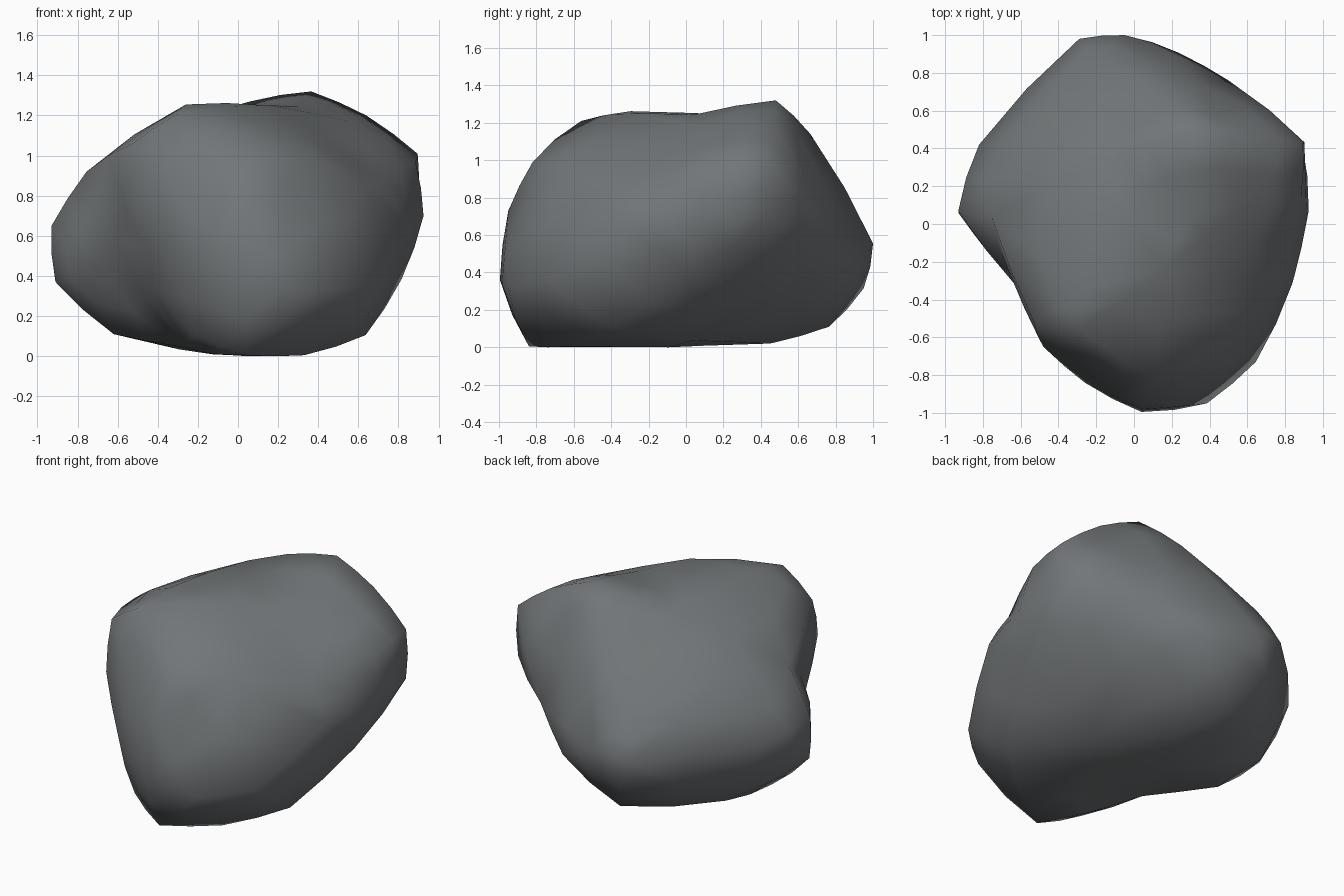
import bpy, bmesh
from mathutils import Vector

if "Cube" in bpy.data.objects:
    bpy.data.objects.remove(bpy.data.objects["Cube"])

CENTRE = Vector((0, 0, 0.62))

# Key corners of the boulder (x, y, z), from the underside up to the crown
CORNERS = [
    (.03, -.84, .005), (.33, -.63, .005), (.636, -.38, .105), (.816, .02, .385),
    (-.22, -.73, .10), (-.28, -.26, .045), (-.62, .02, .11), (-.91, .05, .37),
    (-.58, .42, .15), (-.07, .765, .11), (.05, .45, .02), (.52, .46, .29),
    (-.75, -.15, .42),
    (.645, -.73, .355), (.385, -.95, .32), (.04, -.995, .36), (-.26, -.84, .49),
    (-.61, -.345, .58), (-.48, -.65, .78), (-.93, .07, .65), (-.82, .42, .55),
    (-.29, .98, .53), (-.05, 1.0, .555), (-.2, .95, .315),
    (.24, .905, .41), (.5, .76, .62), (.89, .43, .69), (.895, .425, 1.01),
    (.925, .07, .70), (.84, -.31, .67), (.05, -.95, .73), (.12, -.82, .99),
    (-.18, -.81, .86), (.72, -.28, .88), (.4, -.66, .98),
    (.885, .14, .97), (.64, .46, 1.2), (.365, .48, 1.32), (.06, .425, 1.27),
    (.56, .1, 1.17), (-.755, .04, .92), (-.525, -.53, 1.06), (-.295, -.56, 1.21),
    (-.26, -.34, 1.255), (.15, -.25, 1.25), (.3, .05, 1.245),
    (.2, .665, 1.14), (-.2, .87, .76), (-.15, .33, 1.21), (-.55, .45, .92),
]


def skin(points):
    """Wrap points in triangles by hulling their directions from the centre."""
    bm = bmesh.new()
    pairs = [(bm.verts.new((p - CENTRE).normalized()), p) for p in points]
    bmesh.ops.convex_hull(bm, input=bm.verts[:])
    for v, p in pairs:
        if v.is_valid:
            v.co = p
    loose = [v for v in bm.verts if not v.link_faces]
    bmesh.ops.delete(bm, geom=loose, context='VERTS')
    bmesh.ops.triangulate(bm, faces=bm.faces[:])
    bmesh.ops.recalc_face_normals(bm, faces=bm.faces[:])
    bm.normal_update()
    return bm


def rounded_middles(bm, strength):
    """Edge midpoints, pushed out along the curve the end normals imply."""
    mids = []
    for e in bm.edges:
        a, b = e.verts
        d = b.co - a.co
        push = a.normal * d.dot(a.normal) - b.normal * d.dot(b.normal)
        m = (a.co + b.co) / 2 - push * strength
        m.z = max(m.z, 0.0)
        mids.append(m)
    return mids


# Boulder: coarse skin, then one rounded refinement
corners = [Vector(c) for c in CORNERS]
coarse = skin(corners)
fine = skin(corners + rounded_middles(coarse, 0.055))
coarse.free()

mesh = bpy.data.meshes.new("boulder")
fine.to_mesh(mesh)
fine.free()
for poly in mesh.polygons:
    poly.use_smooth = True

grey = bpy.data.materials.new("stone grey")
grey.diffuse_color = (0.168, 0.180, 0.187, 1)
grey.use_nodes = True
grey.node_tree.nodes["Principled BSDF"].inputs["Base Color"].default_value = grey.diffuse_color
mesh.materials.append(grey)

boulder = bpy.data.objects.new("boulder", mesh)
bpy.context.collection.objects.link(boulder)
